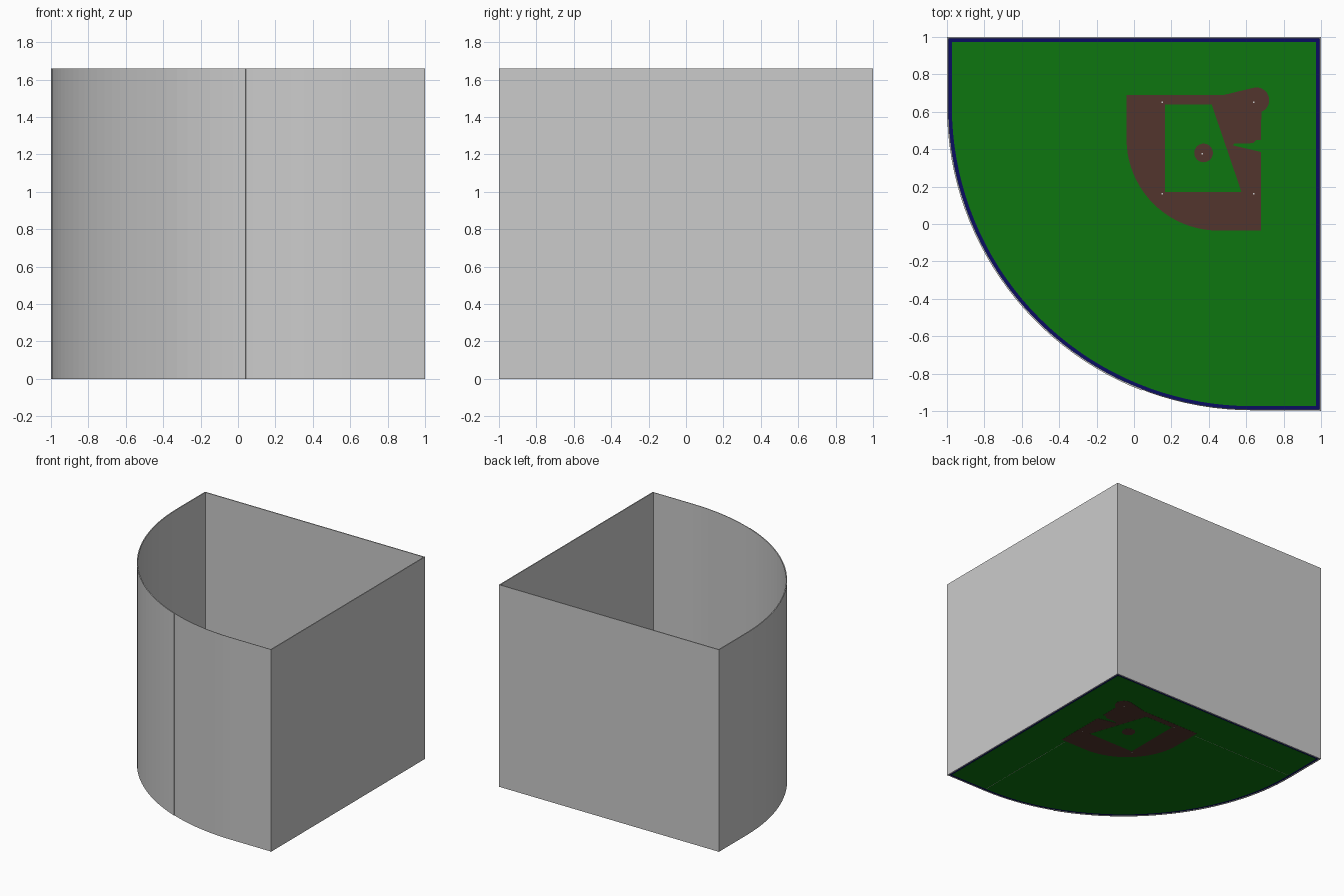
import bpy, bmesh
from math import sin, cos, radians

if "Cube" in bpy.data.objects:
    bpy.data.objects.remove(bpy.data.objects["Cube"])

H = 1.66            # wall height
C, R = 0.63, 1.63   # centre (x = y) and radius of the outfield curve


def material(name, rgb):
    m = bpy.data.materials.new(name)
    m.diffuse_color = (*rgb, 1)
    m.use_nodes = True
    m.node_tree.nodes["Principled BSDF"].inputs["Base Color"].default_value = m.diffuse_color
    return m


GREEN = material("grass_green", (0.004, 0.18, 0.005))
BLUE = material("border_blue", (0.003, 0.004, 0.12))
BROWN = material("dirt_brown", (0.085, 0.035, 0.026))
WHITE = material("base_white", (0.8, 0.8, 0.8))


def arc(cx, cy, r, a0, a1, n):
    return [(cx + r * cos(radians(a0 + (a1 - a0) * i / n)),
             cy + r * sin(radians(a0 + (a1 - a0) * i / n))) for i in range(n + 1)]


def rect(x0, y0, x1, y1):
    return [(x0, y0), (x1, y0), (x1, y1), (x0, y1)]


def finish(name, bm, mat=None):
    bmesh.ops.recalc_face_normals(bm, faces=bm.faces)
    me = bpy.data.meshes.new(name)
    bm.to_mesh(me)
    bm.free()
    ob = bpy.data.objects.new(name, me)
    bpy.context.collection.objects.link(ob)
    if mat:
        me.materials.append(mat)
    return ob


def slab(name, pts, z0, z1, mat):
    """Flat outline extruded from z0 to z1."""
    bm = bmesh.new()
    face = bm.faces.new([bm.verts.new((x, y, z0)) for x, y in pts])
    ext = bmesh.ops.extrude_face_region(bm, geom=[face])["geom"]
    bmesh.ops.translate(bm, vec=(0, 0, z1 - z0),
                        verts=[v for v in ext if isinstance(v, bmesh.types.BMVert)])
    return finish(name, bm, mat)


def wall(name, outer, inner):
    """Upright wall strip between two matching paths."""
    bm = bmesh.new()
    rings = [[bm.verts.new(p) for p in ((*o, 0), (*o, H), (*i, H), (*i, 0))]
             for o, i in zip(outer, inner)]
    for a, b in zip(rings, rings[1:]):
        for k in range(4):
            bm.faces.new((a[k], a[k - 1], b[k - 1], b[k]))
    bm.faces.new(rings[0])
    bm.faces.new(rings[-1][::-1])
    return finish(name, bm)


def outline(d):
    """Field outline inset by d."""
    return arc(C, C, R - d, 180, 270, 36) + [(1 - d, d - 1), (1 - d, 1 - d), (d - 1, 1 - d)]


# Walls: straight sides with most of the curve, then an overlapping panel
def main_path(d):
    return [(1 - d, -1), (1 - d, 1 - d), (d - 1, 1 - d)] + arc(C, C, R - d, 180, 248.8, 28)


def panel_path(d):
    return arc(C, C, R - d, 245.3, 270, 10) + [(1 - d, d - 1)]


wall("stand_wall", main_path(0), main_path(0.008))
wall("outfield_wall_panel", panel_path(0.004), panel_path(0.009))

# Ground: nested thin slabs, so each colour shows on both sides
slab("border_track", outline(0.006), 0.004, 0.005, BLUE)
slab("grass", outline(0.026), 0.003, 0.006, GREEN)

# Infield dirt with the home-plate circle and side notch
dirt = [(-0.04, 0.69)] + arc(0.45, 0.455, 0.49, 180, 270, 20)
dirt += [(0.68, -0.035), (0.68, 0.385), (0.53, 0.42), (0.535, 0.43), (0.635, 0.432),
         (0.655, 0.45), (0.68, 0.45)]
dirt += arc(0.655, 0.662, 0.068, -68, 104, 16) + [(0.48, 0.69)]
slab("infield_dirt", dirt, 0.002, 0.007, BROWN)
slab("infield_grass", [(0.165, 0.17), (0.575, 0.17), (0.415, 0.64), (0.165, 0.64)],
     0.0015, 0.0075, GREEN)
slab("pitching_mound", arc(0.372, 0.38, 0.05, 0, 345, 23), 0.001, 0.008, BROWN)

# Bases and pitching plate
for i, (x, y) in enumerate([(0.15, 0.65), (0.64, 0.65), (0.152, 0.162), (0.64, 0.162),
                            (0.365, 0.375)]):
    slab(f"base_{i + 1}", rect(x - 0.004, y - 0.004, x + 0.004, y + 0.004), 0.001, 0.009, WHITE)

# Foul lines on the underside
slab("foul_line_left", rect(-0.97, 0.649, -0.05, 0.651), 0.0025, 0.004, WHITE)
slab("foul_line_right", rect(0.639, -0.97, 0.641, -0.045), 0.0025, 0.004, WHITE)
